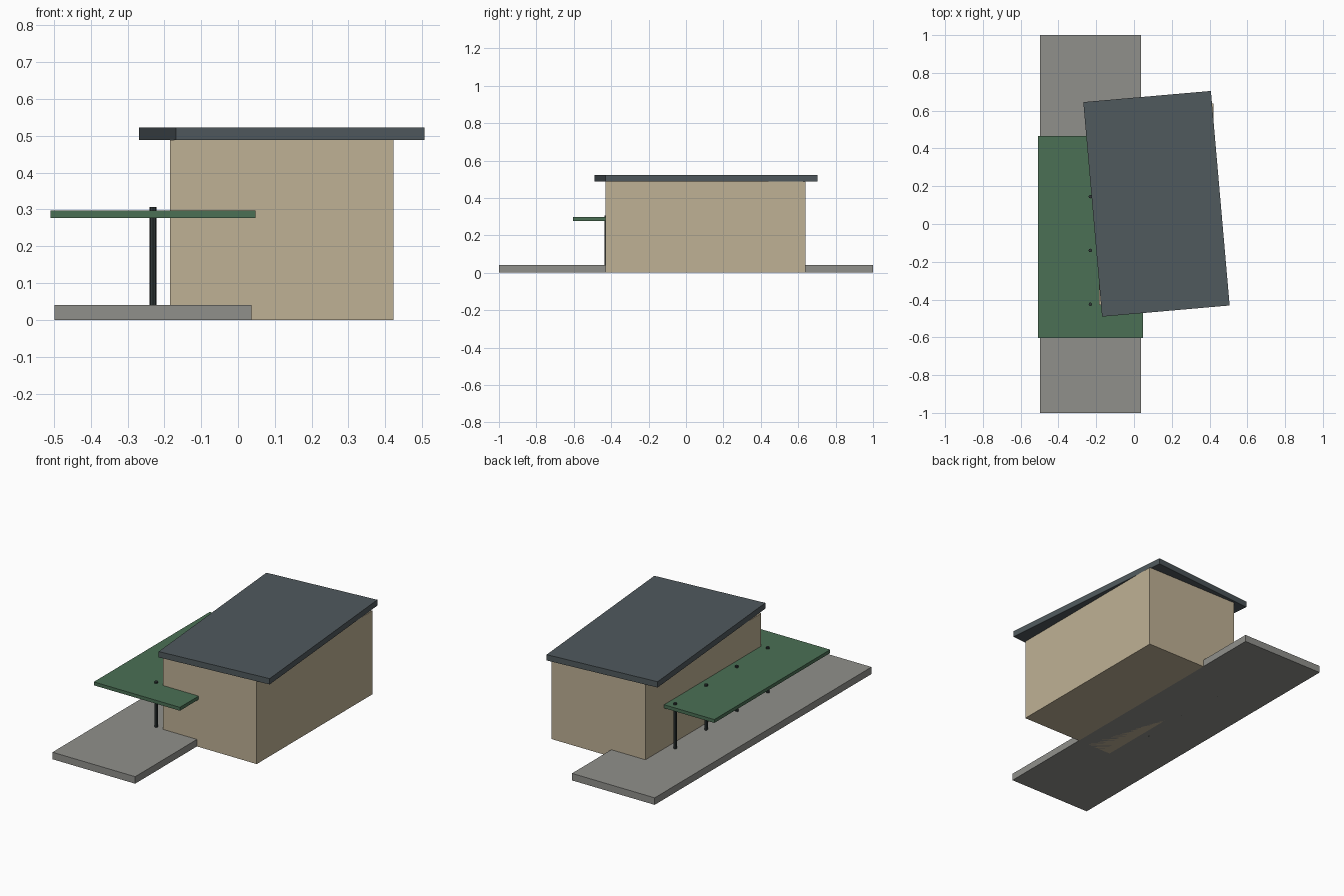
import bpy, math
from mathutils import Matrix

if "Cube" in bpy.data.objects:
    bpy.data.objects.remove(bpy.data.objects["Cube"])


def paint(obj, name, rgb):
    mat = bpy.data.materials.get(name) or bpy.data.materials.new(name)
    mat.diffuse_color = (*rgb, 1)
    mat.use_nodes = True
    mat.node_tree.nodes["Principled BSDF"].inputs["Base Color"].default_value = mat.diffuse_color
    obj.data.materials.append(mat)


def box(name, x, y, z, mat, rgb, turn=0):
    """Box from (min, max) ranges, optionally turned about its own centre."""
    bpy.ops.mesh.primitive_cube_add(size=1)
    obj = bpy.context.object
    obj.name = name
    ranges = (x, y, z)
    obj.data.transform(Matrix.Diagonal((*[b - a for a, b in ranges], 1)))
    obj.location = [(a + b) / 2 for a, b in ranges]
    obj.rotation_euler.z = math.radians(turn)
    paint(obj, mat, rgb)
    return obj


# Long platform slab
box("platform", (-0.498, 0.036), (-1, 1), (0, 0.041), "concrete", (0.28, 0.28, 0.26))

# Station building
box("building_walls", (-0.185, 0.422), (-0.43, 0.638), (0, 0.488), "wall", (0.52, 0.44, 0.30))

# Flat roof, slightly askew over the walls
cx, cy, w, l = 0.119, 0.107, 0.678, 1.140
box("roof", (cx - w / 2, cx + w / 2), (cy - l / 2, cy + l / 2), (0.488, 0.522),
    "slate", (0.08, 0.10, 0.11), turn=5)

# Platform canopy
box("canopy", (-0.509, 0.047), (-0.603, 0.466), (0.277, 0.297), "canopy_green", (0.07, 0.16, 0.09))

# Row of canopy posts, rising just through the canopy
for i in range(4):
    bpy.ops.mesh.primitive_cylinder_add(vertices=8, radius=0.0095, depth=0.307,
                                        location=(-0.231, -0.425 + 0.285 * i, 0.1535))
    post = bpy.context.object
    post.name = f"canopy_post_{i + 1}"
    paint(post, "dark_metal", (0.03, 0.04, 0.04))
